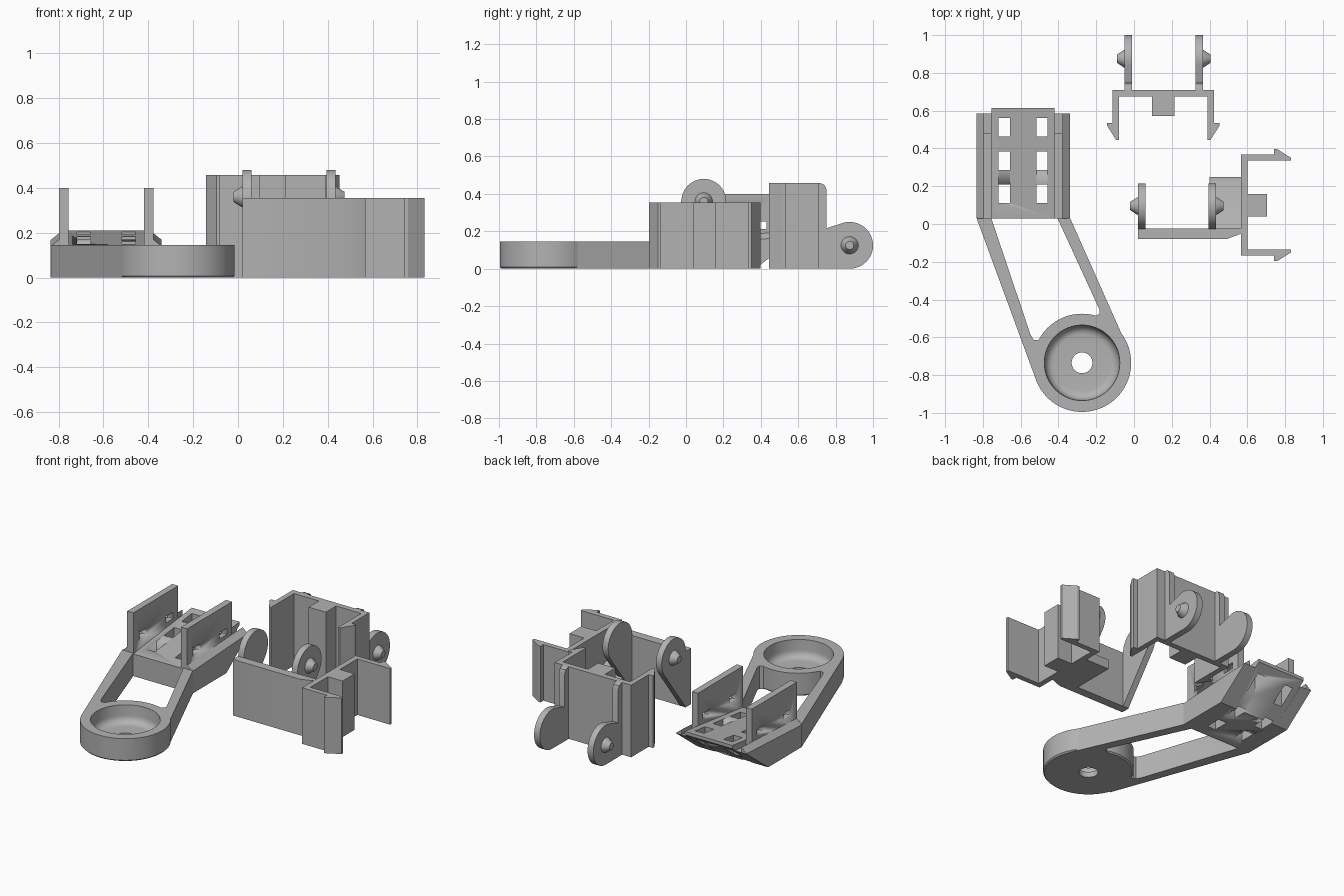
import bpy, bmesh, math
from mathutils import Vector
from mathutils.geometry import convex_hull_2d

if "Cube" in bpy.data.objects:
    bpy.data.objects.remove(bpy.data.objects["Cube"])

grey = bpy.data.materials.new("grey plastic")
grey.diffuse_color = (0.45, 0.45, 0.45, 1)
grey.use_nodes = True
grey.node_tree.nodes["Principled BSDF"].inputs["Base Color"].default_value = grey.diffuse_color


def finish(name, bm, smooth=True):
    bmesh.ops.recalc_face_normals(bm, faces=bm.faces)
    me = bpy.data.meshes.new(name)
    bm.to_mesh(me)
    bm.free()
    me.materials.append(grey)
    ob = bpy.data.objects.new(name, me)
    bpy.context.collection.objects.link(ob)
    if smooth:
        bpy.ops.object.select_all(action='DESELECT')
        ob.select_set(True)
        bpy.context.view_layer.objects.active = ob
        bpy.ops.object.shade_smooth_by_angle(angle=math.radians(30))
    return ob


def prism(name, pts, axis, a, b, pts2=None):
    """Outline pts at a, lofted to pts2 (or the same outline) at b, along an axis."""
    def place(p, t):
        return {'x': (t, p[0], p[1]), 'z': (p[0], p[1], t)}[axis]
    bm = bmesh.new()
    lo = [bm.verts.new(place(p, a)) for p in pts]
    hi = [bm.verts.new(place(p, b)) for p in (pts2 or pts)]
    bm.faces.new(lo)
    bm.faces.new(hi)
    n = len(pts)
    for i in range(n):
        bm.faces.new((lo[i], lo[(i + 1) % n], hi[(i + 1) % n], hi[i]))
    return finish(name, bm)


def rect(x0, x1, y0, y1):
    return [(x0, y0), (x1, y0), (x1, y1), (x0, y1)]


def lathe(name, profile, centre, axis='z', steps=64, closed=True):
    """Spin (radius, height) points about the axis."""
    bm = bmesh.new()
    rings = []
    for r, h in profile:
        ring = []
        for i in range(steps):
            t = 2 * math.pi * i / steps
            c, s = r * math.cos(t), r * math.sin(t)
            v = Vector((c, s, h) if axis == 'z' else (h, c, s))
            ring.append(bm.verts.new(v + Vector(centre)))
        rings.append(ring)
    m = len(rings)
    for k in range(m if closed else m - 1):
        p, q = rings[k], rings[(k + 1) % m]
        for i in range(steps):
            j = (i + 1) % steps
            bm.faces.new((p[i], p[j], q[j], q[i]))
    if not closed:
        bm.faces.new(rings[0])
        bm.faces.new(rings[-1])
    return finish(name, bm)


def cut(ob, boxes):
    """Cut box-shaped windows given as (x0, x1, y0, y1, z0, z1)."""
    for x0, x1, y0, y1, z0, z1 in boxes:
        c = prism("window_cutter", rect(x0, x1, y0, y1), 'z', z0, z1)
        mod = ob.modifiers.new("window", 'BOOLEAN')
        mod.operation, mod.solver, mod.object = 'DIFFERENCE', 'EXACT', c
        bpy.context.view_layer.objects.active = ob
        bpy.ops.object.modifier_apply(modifier=mod.name)
        bpy.data.objects.remove(c)


def lug(name, cy, cz, r, extra, x0, x1, side):
    """Rounded hinge ear with a tapered peg pointing to the given side."""
    pts = [Vector((cy + r * math.cos(i * math.pi / 24), cz + r * math.sin(i * math.pi / 24)))
           for i in range(48)] + [Vector(p) for p in extra]
    prism(name, [pts[i] for i in convex_hull_2d(pts)], 'x', x0, x1)
    face = x1 if side > 0 else x0
    lathe(name + "_peg", [(0.048, -0.005 * side), (0.045, 0.005 * side), (0.022, 0.04 * side)],
          (face, cy, cz), 'x', 32, False)


# ---- Lens arm: cup, two struts, perforated base ----
RC = (-0.275, -0.735, 0)
fillet = [(0.15 + 0.046 * math.sin(a), 0.081 - 0.046 * math.cos(a))
          for a in [i * math.pi / 12 for i in range(7)]]
lathe("cup", [(0.055, 0), (0.252, 0), (0.26, 0.008), (0.26, 0.145), (0.2, 0.145)]
      + fillet[::-1] + [(0.055, 0.035)], RC)
prism("left_strut", [(-0.835, 0.035), (-0.757, 0.035), (-0.548, -0.585), (-0.53, -0.615),
                     (-0.512, -0.615), (-0.495, -0.635), (-0.517, -0.83)], 'z', 0, 0.145)
prism("right_strut", [(-0.34, 0.035), (-0.407, 0.035), (-0.182, -0.455), (-0.183, -0.475),
                      (-0.2, -0.485), (-0.22, -0.49), (-0.042, -0.635)], 'z', 0, 0.145)

MID = -0.5875
base = prism("base_plate", [(0.03, 0), (0.37, 0), (0.615, 0.19), (0.615, 0.21), (0.03, 0.14)],
             'x', MID - 0.1675, MID + 0.1675)
cut(base, [(MID + s * 0.1 - 0.03, MID + s * 0.1 + 0.03, y, y + 0.1, -0.1, 0.5)
           for s in (-1, 1) for y in (0.11, 0.285, 0.462)])
for s, side in ((-1, "left"), (1, "right")):
    outer = [(0.03, 0), (0.37, 0), (0.585, 0.165), (0.585, 0.168), (0.03, 0.14)]
    inner = [(0.03, 0), (0.37, 0), (0.585, 0.165), (0.585, 0.198), (0.03, 0.17)]
    prism(side + "_ledge", outer, 'x', MID + s * 0.2475, MID + s * 0.21, inner)
    prism(side + "_groove", [(0.03, 0), (0.37, 0), (0.585, 0.165), (0.48, 0.16), (0.03, 0.14)],
          'x', MID + s * 0.21, MID + s * 0.1675)
    xs = sorted((MID + s * 0.21, MID + s * 0.1675))
    wall = prism(side + "_wall", rect(0.03, 0.48, 0.1, 0.4), 'x', *xs)
    cut(wall, [(xs[0] - 0.1, xs[1] + 0.1, y, y + 0.075, 0.212, 0.252) for y in (0.09, 0.355)])


# ---- Snap clip outline: u along the wall from its middle, v outward along the legs ----
def clip_half():
    return [(0.06, 0.035), (0.235, 0.035), (0.235, 0.265), (0.25, 0.265),
            (0.297, 0.19), (0.297, 0.175), (0.268, 0.175), (0.268, 0)]


def clip(name, place, height):
    half = [(0.06, 0.138)] + clip_half()
    outline = half + [(-u, v) for u, v in half[::-1]]
    prism(name, [place(u, v) for u, v in outline], 'z', 0, height)


# ---- Long bracket ----
clip("side_clip", lambda u, v: (0.567 + v, 0.1 + u), 0.355)
prism("long_wall", [(0.02, -0.08), (0.49, -0.08), (0.57, -0.05), (0.57, -0.025), (0.02, -0.025)],
      'z', 0, 0.355)
root = [(-0.027, 0), (-0.027, 0.355)]
lug("long_left_ear", 0.095, 0.36, 0.12, root, 0.02, 0.06, -1)
lug("long_right_ear", 0.095, 0.36, 0.12, root, 0.395, 0.435, 1)
prism("corner_wedge", [(-0.03, 0), (0.25, 0), (0.25, 0.06), (0.225, 0.06), (-0.03, 0.16)],
      'x', 0.4, 0.57)

# ---- Tall bracket ----
clip("tall_clip", lambda u, v: (0.155 + u, 0.71 - v), 0.457)
for x0, x1, s, side in ((-0.05, -0.01, -1, "left"), (0.325, 0.365, 1, "right")):
    lug("tall_%s_ear" % side, 0.875, 0.125, 0.125,
        [(0.7, 0), (0.7, 0.2), (0.75, 0.2)], x0, x1, s)
    prism("tall_%s_rib" % side, [(0.7, 0), (0.75, 0), (0.75, 0.425), (0.741, 0.448),
                                 (0.72, 0.457), (0.7, 0.457)], 'x', x0, x1)
